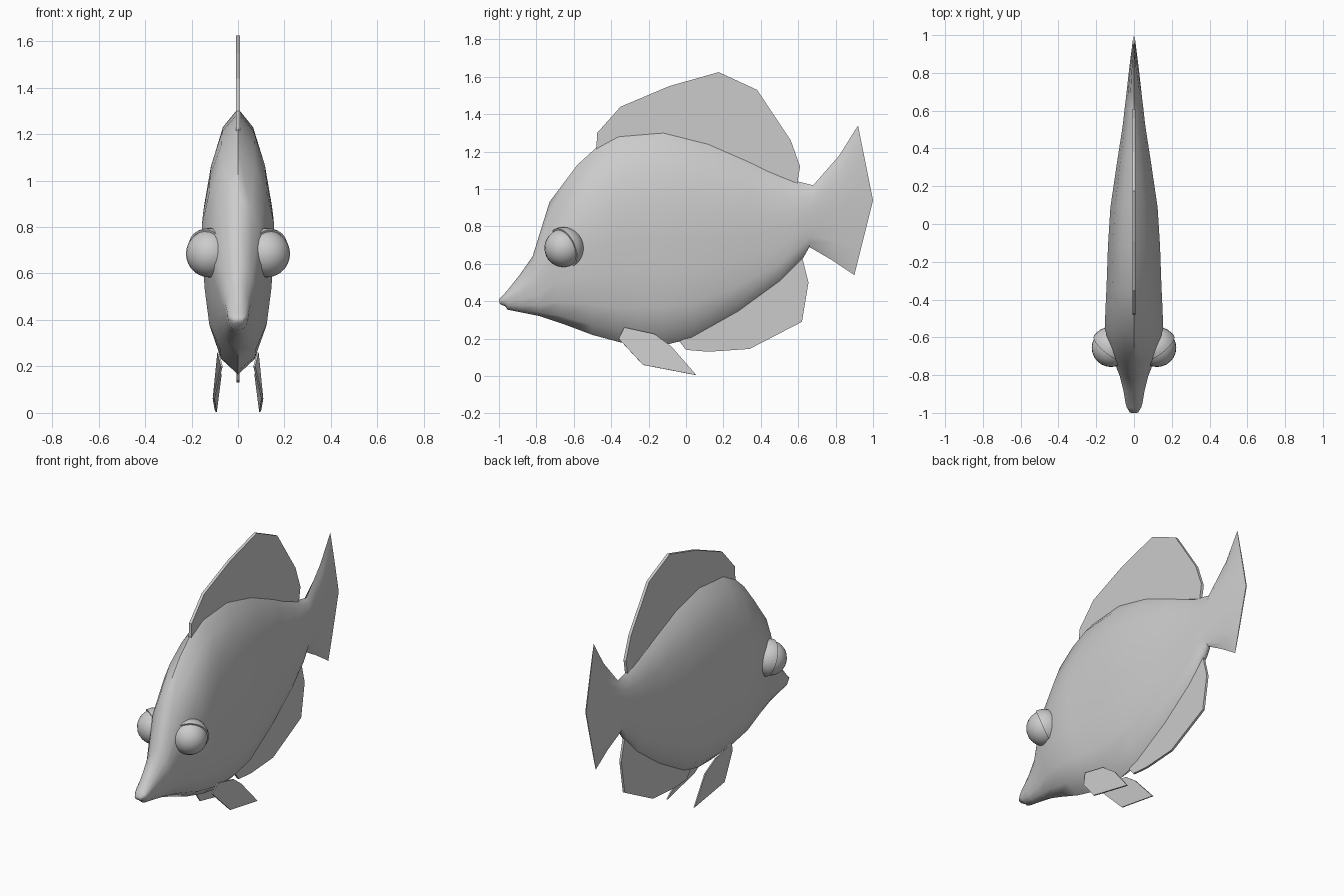
import bpy, bmesh, math
from mathutils import Vector

if "Cube" in bpy.data.objects:
    bpy.data.objects.remove(bpy.data.objects["Cube"])

grey = bpy.data.materials.new("light_grey")
grey.diffuse_color = (0.6, 0.6, 0.6, 1)
grey.use_nodes = True
grey.node_tree.nodes["Principled BSDF"].inputs["Base Color"].default_value = grey.diffuse_color


def make_object(name, bm, smooth=None):
    bmesh.ops.recalc_face_normals(bm, faces=bm.faces)
    mesh = bpy.data.meshes.new(name)
    bm.to_mesh(mesh)
    bm.free()
    mesh.materials.append(grey)
    ob = bpy.data.objects.new(name, mesh)
    bpy.context.collection.objects.link(ob)
    if smooth:
        bpy.ops.object.select_all(action='DESELECT')
        ob.select_set(True)
        bpy.context.view_layer.objects.active = ob
        bpy.ops.object.shade_smooth_by_angle(angle=math.radians(smooth))
    return ob


def plate(name, points, thickness):
    """Thin fin: a flat outline thickened evenly to both sides."""
    bm = bmesh.new()
    face = bm.faces.new([bm.verts.new(p) for p in points])
    face.normal_update()
    n = face.normal.copy()
    bmesh.ops.translate(bm, verts=bm.verts, vec=-n * thickness / 2)
    ext = bmesh.ops.extrude_face_region(bm, geom=[face], use_keep_orig=True)
    moved = [g for g in ext["geom"] if isinstance(g, bmesh.types.BMVert)]
    bmesh.ops.translate(bm, verts=moved, vec=n * thickness)
    return make_object(name, bm)


# Body and tail: lofted rings (top y, top z, bottom y, bottom z, half width, backward bulge)
STATIONS = [
    (-1.00, 0.41, -0.995, 0.385, 0.022, 0),
    (-0.975, 0.435, -0.965, 0.372, 0.038, 0),
    (-0.945, 0.47, -0.955, 0.355, 0.045, 0),
    (-0.89, 0.54, -0.88, 0.34, 0.055, 0),
    (-0.82, 0.64, -0.78, 0.32, 0.075, 0),
    (-0.73, 0.93, -0.66, 0.28, 0.115, 0),
    (-0.58, 1.13, -0.50, 0.22, 0.155, 0),
    (-0.47, 1.23, -0.35, 0.18, 0.15, 0),
    (-0.36, 1.29, -0.25, 0.165, 0.145, 0),
    (-0.12, 1.31, -0.12, 0.165, 0.138, 0),
    (0.12, 1.25, 0.03, 0.20, 0.125, 0),
    (0.35, 1.15, 0.28, 0.34, 0.09, 0),
    (0.53, 1.06, 0.50, 0.50, 0.06, 0),
    (0.60, 1.04, 0.62, 0.62, 0.05, 0),
    (0.68, 1.02, 0.66, 0.69, 0.042, 0),
    (0.82, 1.18, 0.78, 0.62, 0.025, 0.03),
    (0.92, 1.34, 0.90, 0.54, 0.003, 0.09),
]
# Cross-section: (share of height, share of half width)
SECTION = [(0, 0), (.06, .5), (.18, .8), (.35, .93), (.5, .98),
           (.65, 1), (.8, .8), (.93, .47), (1, 0)]
bm = bmesh.new()
rings = []
for yt, zt, yb, zb, w, bulge in STATIONS:
    def point(t, x):
        y = yb + (yt - yb) * t + bulge * (1 - abs(2 * t - 1))
        return bm.verts.new((x * w, y, zb + (zt - zb) * t))
    ring = [point(t, x) for t, x in SECTION]
    ring += [point(t, -x) for t, x in SECTION[-2:0:-1]]
    rings.append(ring)
for a, b in zip(rings, rings[1:]):
    for i in range(len(a)):
        j = (i + 1) % len(a)
        bm.faces.new((a[i], a[j], b[j], b[i]))
bm.faces.new(rings[0])
bm.faces.new(rings[-1])
make_object("body", bm, 60)

# Dorsal fin, its root sunk slightly into the back
dorsal = [(-.48, 1.2), (-.475, 1.30), (-.35, 1.44), (-.09, 1.55), (.175, 1.625),
          (.38, 1.53), (.56, 1.26), (.61, 1.12), (.595, 1.03),
          (.35, 1.13), (.12, 1.23), (-.12, 1.29), (-.36, 1.27)]
plate("dorsal_fin", [(0, y, z) for y, z in dorsal], 0.018)

# Anal fin under the rear belly
anal = [(-.035, .185), (0, .14), (.12, .13), (.34, .145), (.62, .29), (.655, .5),
        (.62, .64), (.5, .52), (.28, .36), (.03, .22)]
plate("anal_fin", [(0, y, z) for y, z in anal], 0.014)

# Paired pelvic fins, eyes and eyelids
for side, label in ((1, "right"), (-1, "left")):
    fin = [(.07, -.36, .20), (.085, -.33, .26), (.085, -.17, .225),
           (.075, -.08, .16), (.095, .055, .005), (.105, -.23, .06)]
    plate(label + "_pelvic_fin", [(side * x, y, z) for x, y, z in fin], 0.008)

    centre = Vector((side * 0.122, -0.655, 0.685))
    bm = bmesh.new()
    bmesh.ops.create_uvsphere(bm, u_segments=24, v_segments=14, radius=0.102)
    bmesh.ops.translate(bm, verts=bm.verts, vec=centre)
    make_object(label + "_eye", bm, 60)

    # Lid: half shell wrapping the inner, rear and upper part of the eye
    axis = Vector((-side * 0.55, 0.75, 0.35)).normalized()
    bm = bmesh.new()
    bmesh.ops.create_uvsphere(bm, u_segments=24, v_segments=14, radius=0.111)
    cut = bmesh.ops.bisect_plane(bm, geom=bm.verts[:] + bm.edges[:] + bm.faces[:],
                                 plane_co=(0, 0, 0), plane_no=axis, clear_inner=True)
    rim = [g for g in cut["geom_cut"] if isinstance(g, bmesh.types.BMEdge)]
    bmesh.ops.holes_fill(bm, edges=rim, sides=0)
    bmesh.ops.translate(bm, verts=bm.verts, vec=centre)
    make_object(label + "_eyelid", bm, 40)
